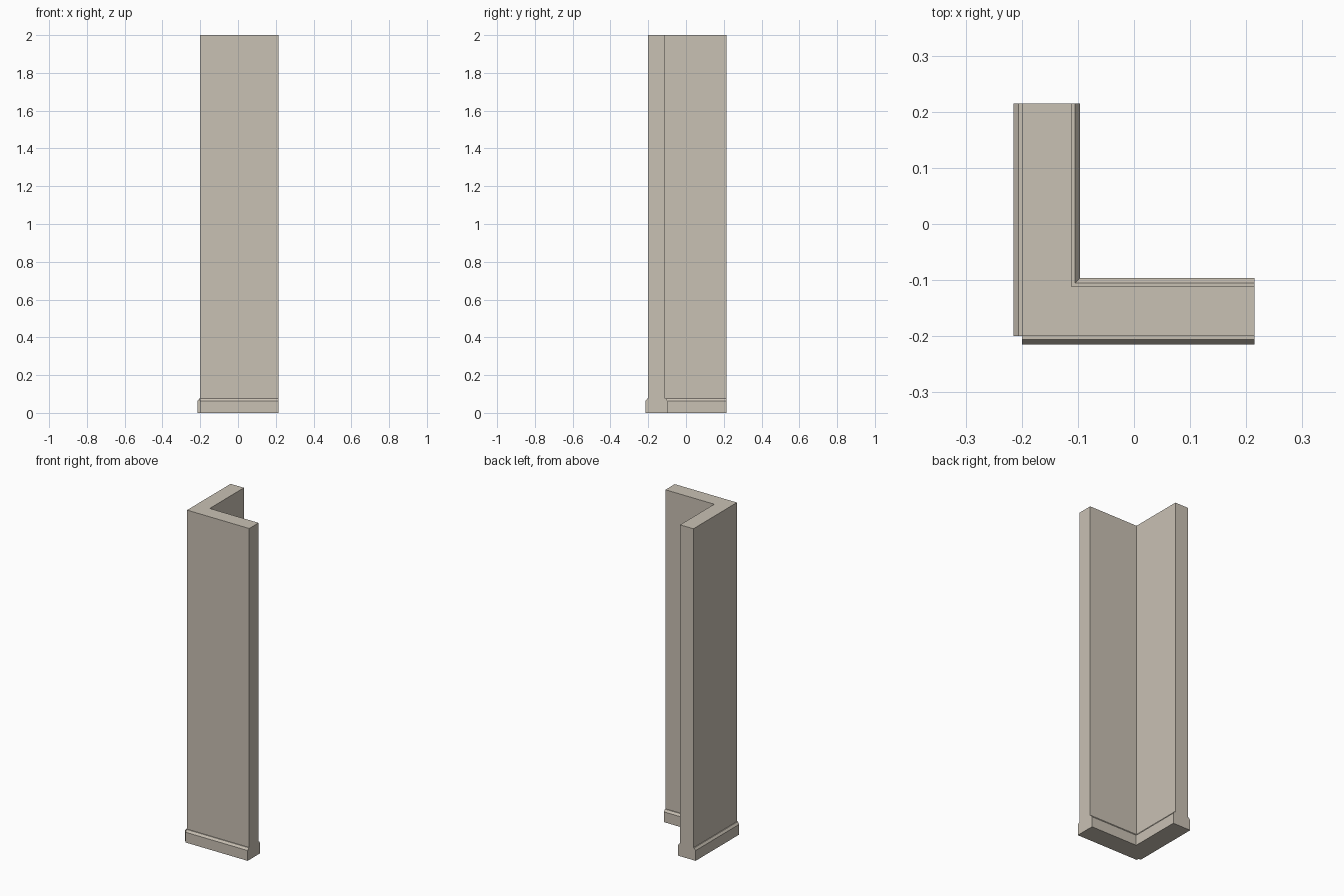
import bpy, bmesh

if "Cube" in bpy.data.objects:
    bpy.data.objects.remove(bpy.data.objects["Cube"])

END, OUT, INN = 0.215, -0.2, -0.111   # wall ends, outer faces, inner faces
HEIGHT = 2.0
# skirting cross-section: (distance out from the wall, height)
PROFILE = [(0, 0), (0.015, 0), (0.015, 0.062), (0.0055, 0.075), (0, 0.075)]

plaster = bpy.data.materials.new("warm beige plaster")
plaster.diffuse_color = (0.584, 0.533, 0.456, 1)
plaster.use_nodes = True
plaster.node_tree.nodes["Principled BSDF"].inputs["Base Color"].default_value = plaster.diffuse_color


def loft(name, rings):
    """Join a row of matching closed outlines and cap both ends."""
    bm = bmesh.new()
    rows = [[bm.verts.new(p) for p in ring] for ring in rings]
    for a, b in zip(rows, rows[1:]):
        for i in range(len(a)):
            j = (i + 1) % len(a)
            bm.faces.new((a[i], a[j], b[j], b[i]))
    bm.faces.new(rows[0])
    bm.faces.new(rows[-1])
    bmesh.ops.recalc_face_normals(bm, faces=bm.faces)
    mesh = bpy.data.meshes.new(name)
    bm.to_mesh(mesh)
    bm.free()
    mesh.materials.append(plaster)
    obj = bpy.data.objects.new(name, mesh)
    bpy.context.collection.objects.link(obj)
    return obj


# L-shaped corner wall
plan = [(OUT, OUT), (END, OUT), (END, INN), (INN, INN), (INN, END), (OUT, END)]
loft("corner_wall", [[(x, y, z) for x, y in plan] for z in (0, HEIGHT)])

# outer skirtings stop square at the corner, leaving a notch
loft("front_skirting", [[(x, OUT - d, z) for d, z in PROFILE] for x in (OUT, END)])
loft("left_skirting", [[(OUT - d, y, z) for d, z in PROFILE] for y in (OUT, END)])

# inner skirting is mitred round the inside corner
loft("inner_skirting", [
    [(END, INN + d, z) for d, z in PROFILE],
    [(INN + d, INN + d, z) for d, z in PROFILE],
    [(INN + d, END, z) for d, z in PROFILE],
])
